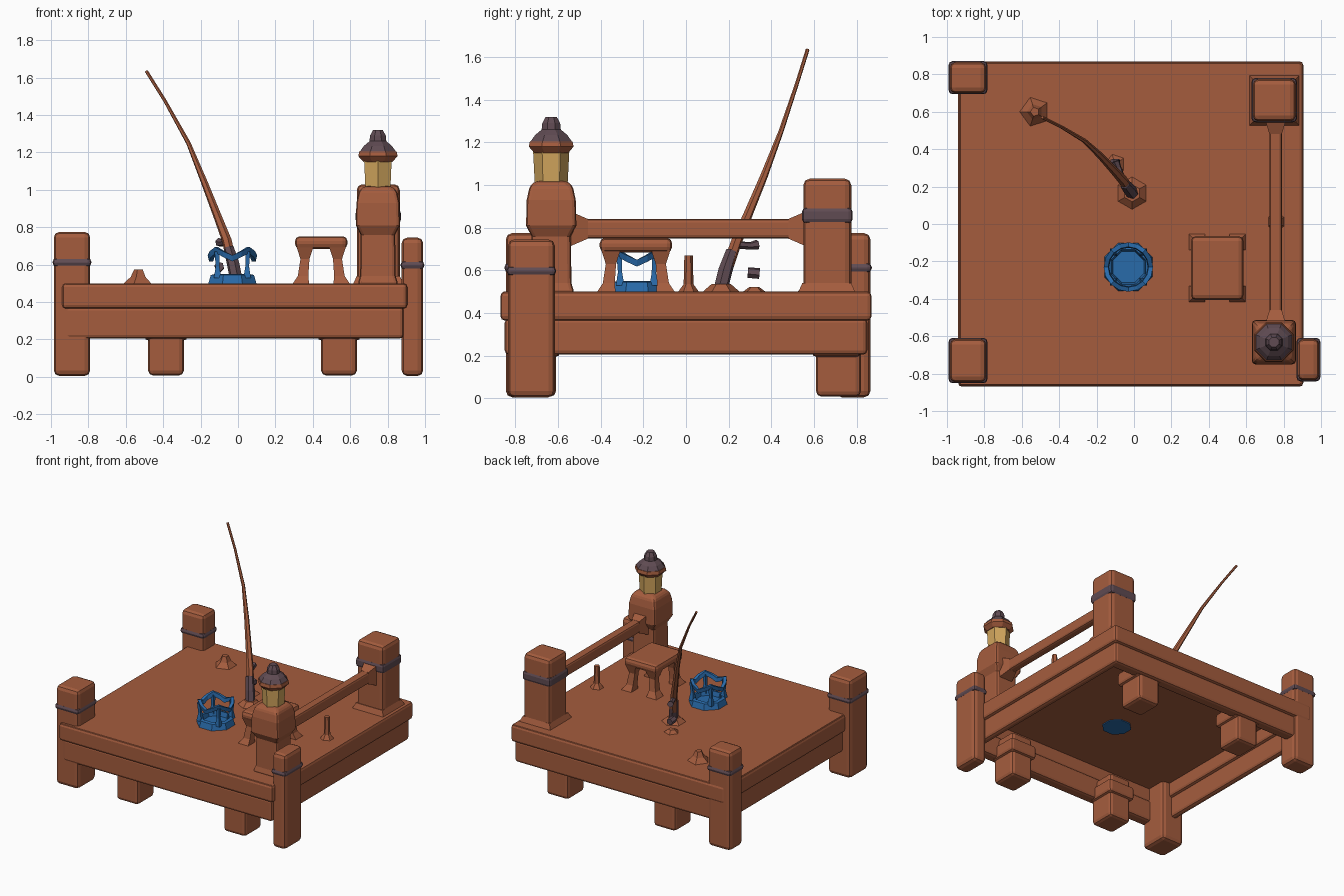
import bpy, bmesh, math
from mathutils import Vector

if "Cube" in bpy.data.objects:
    bpy.data.objects.remove(bpy.data.objects["Cube"])


def material(name, rgb):
    m = bpy.data.materials.new(name)
    m.diffuse_color = (*rgb, 1)
    m.use_nodes = True
    m.node_tree.nodes["Principled BSDF"].inputs["Base Color"].default_value = m.diffuse_color
    return m


WOOD = material("red_brown_wood", (0.375, 0.108, 0.048))
BLUE = material("bucket_blue", (0.022, 0.145, 0.40))
GLOW = material("lantern_yellow", (0.64, 0.38, 0.11))
IRON = material("dark_iron", (0.115, 0.07, 0.085))


def make(name, verts, faces, mat, bevel=0.0, segs=2):
    me = bpy.data.meshes.new(name)
    me.from_pydata(verts, [], faces)
    bm = bmesh.new()
    bm.from_mesh(me)
    bmesh.ops.recalc_face_normals(bm, faces=bm.faces)
    bm.to_mesh(me)
    bm.free()
    me.materials.append(mat)
    ob = bpy.data.objects.new(name, me)
    bpy.context.collection.objects.link(ob)
    if bevel:
        b = ob.modifiers.new("soft_edges", "BEVEL")
        b.width, b.segments, b.limit_method = bevel, segs, "ANGLE"
    return ob


def loft(name, rings, mat, bevel=0.0, closed=False):
    """Skin rings of points; cap the ends, or join them when closed."""
    n = len(rings[0])
    verts = [p for r in rings for p in r]
    last = len(rings) if closed else len(rings) - 1
    faces = [(i * n + j, i * n + (j + 1) % n,
              (i + 1) % len(rings) * n + (j + 1) % n, (i + 1) % len(rings) * n + j)
             for i in range(last) for j in range(n)]
    if not closed:
        faces += [tuple(range(n)), tuple(range((len(rings) - 1) * n, len(rings) * n))]
    return make(name, verts, faces, mat, bevel)


def box(name, x0, x1, y0, y1, z0, z1, mat=WOOD, bevel=0.025):
    rings = [[(x0, y0, z), (x1, y0, z), (x1, y1, z), (x0, y1, z)] for z in (z0, z1)]
    return loft(name, rings, mat, bevel)


def turned(name, cx, cy, profile, sides, mat, bevel=0.0):
    """Stack of polygon rings from (radius to flat, z) pairs."""
    k = 1 / math.cos(math.pi / sides)
    rings = [[(cx + r * k * math.cos((j + .5) * math.tau / sides),
               cy + r * k * math.sin((j + .5) * math.tau / sides), z) for j in range(sides)]
             for r, z in profile]
    return loft(name, rings, mat, bevel)


def tube(name, pts, radii, mat, sides=6):
    pts = [Vector(p) for p in pts]
    rings = []
    for i, p in enumerate(pts):
        d = (pts[min(i + 1, len(pts) - 1)] - pts[max(i - 1, 0)]).normalized()
        u = d.orthogonal().normalized()
        v = d.cross(u)
        rings.append([p + radii[i] * (u * math.cos(a) + v * math.sin(a))
                      for a in (j * math.tau / sides for j in range(sides))])
    return loft(name, rings, mat)


# Deck plate, open underneath
box("deck_plate", -0.93, 0.89, -0.86, 0.86, 0.475, 0.5, bevel=0.005)

# Upper rim and lower skirt beams around the deck
for s, side in ((-1, "front"), (1, "back")):
    y = sorted((s * 0.87, s * 0.77))
    box(side + "_rim", -0.94, 0.905, *y, 0.365, 0.5, bevel=0.02)
    y = sorted((s * 0.85, s * 0.76))
    box(side + "_skirt", -0.92, 0.885, *y, 0.205, 0.375, bevel=0.02)
    # Short legs under the deck
    for x, tag in ((-0.385, "left"), (0.54, "right")):
        y = sorted((s * 0.82, s * 0.61))
        box(f"{side}_{tag}_leg", x - 0.095, x + 0.095, *y, 0.008, 0.36, bevel=0.025)
        y = sorted((s * 0.82, s * 0.59))
        box(f"{side}_{tag}_leg_collar", x - 0.115, x + 0.115, *y, 0.195, 0.3, bevel=0.02)
for x0, x1, tag in ((-0.94, -0.85, "left"), (0.81, 0.905, "right")):
    box(tag + "_rim", x0, x1, -0.865, 0.865, 0.365, 0.5, bevel=0.02)
    box(tag + "_skirt", x0 + 0.02, x1 - 0.02, -0.84, 0.84, 0.205, 0.375, bevel=0.02)


# Corner posts with iron bands
def post(name, x0, x1, y0, y1, z0, z1, b0, b1):
    box(name, x0, x1, y0, y1, z0, z1, bevel=0.03)
    e = 0.006
    box(name + "_band", x0 - e, x1 + e, y0 - e, y1 + e, b0, b1, IRON, 0.02)


post("front_left_post", -0.985, -0.79, -0.845, -0.615, 0.005, 0.775, 0.59, 0.635)
post("back_left_post", -0.985, -0.79, 0.70, 0.865, 0.005, 0.775, 0.59, 0.635)
post("front_right_post", 0.875, 0.99, -0.835, -0.615, 0.005, 0.745, 0.575, 0.62)
post("tall_back_post", 0.635, 0.865, 0.55, 0.775, 0.48, 1.03, 0.82, 0.895)
turned("tall_post_foot", 0.75, 0.66, [(0.135, 0.495), (0.115, 0.54)], 4, WOOD)

# Rail between tall post and lantern post
box("side_rail", 0.725, 0.79, -0.58, 0.58, 0.75, 0.84, bevel=0.015)
for y, s, tag in ((-0.52, -1, "front"), (0.54, 1, "back")):
    rings = [[(0.757 + a * w, yy, 0.795 + b * h) for a, b in ((-1, -1), (1, -1), (1, 1), (-1, 1))]
             for yy, w, h in ((y - s * 0.06, 0.033, 0.046), (y + s * 0.03, 0.06, 0.085))]
    loft(tag + "_rail_socket", rings, WOOD)

# Peg below the rail
turned("rail_peg", 0.76, 0.012, [(0.045, 0.495), (0.02, 0.535), (0.017, 0.67)], 6, WOOD)

# Lantern on its post
LX, LY = 0.748, -0.632
turned("lantern_post", LX, LY, [(0.11, 0.49), (0.095, 0.54), (0.092, 0.76), (0.118, 0.81),
       (0.115, 0.93), (0.10, 1.0), (0.07, 1.02)], 4, WOOD, 0.025)
turned("lantern_glass", LX, LY, [(0.066, 0.99), (0.07, 1.08), (0.074, 1.17)], 6, GLOW)
turned("lantern_eave", LX, LY, [(0.078, 1.15), (0.105, 1.18), (0.10, 1.205)], 8, WOOD)
turned("lantern_roof", LX, LY, [(0.10, 1.20), (0.075, 1.235), (0.045, 1.26), (0.042, 1.29),
       (0.026, 1.32)], 8, IRON)

# Stool
box("stool_seat", 0.305, 0.585, -0.405, -0.065, 0.685, 0.752, bevel=0.025)
for x, sx in ((0.35, 1), (0.54, -1)):
    for y, sy in ((-0.36, 1), (-0.11, -1)):
        rings = [[(x + ox * sx + a * w, y + ox * sy + b * w, z)
                  for a, b in ((-1, -1), (1, -1), (1, 1), (-1, 1))]
                 for ox, w, z in ((-0.015, 0.045, 0.495), (-0.002, 0.028, 0.54),
                                  (0.008, 0.024, 0.63), (0.008, 0.045, 0.695))]
        loft("stool_leg", rings, WOOD)

# Blue bucket: foot ring, floor, zigzag rim and uprights
BX, BY = -0.03, -0.23


def ring_band(name, segs, section):
    rings = []
    for i in range(segs):
        a = (i + .5) * math.tau / segs if segs == 8 else i * math.tau / segs
        rings.append([(BX + r * math.cos(a), BY + r * math.sin(a), z) for r, z in section(a)])
    loft(name, rings, BLUE, closed=True)


ring_band("bucket_foot", 8, lambda a: [(0.14, 0.497), (0.125, 0.545), (0.10, 0.55), (0.085, 0.497)])
turned("bucket_floor", BX, BY, [(0.10, 0.468), (0.10, 0.515)], 8, BLUE)


def rim_section(a):
    lift = -0.022 * math.cos(4 * a)
    return [(0.125, 0.64 + lift), (0.132, 0.672 + lift), (0.108, 0.672 + lift), (0.103, 0.64 + lift)]


ring_band("bucket_rim", 16, rim_section)
for i in range(4):
    a = math.pi / 4 + i * math.pi / 2
    c, s = math.cos(a), math.sin(a)
    tube("bucket_upright", [(BX + r * c, BY + r * s, z) for r, z in
         ((0.112, 0.53), (0.112, 0.59), (0.117, 0.67))], [0.028, 0.014, 0.018], BLUE, 4)

# Fishing rod with grip, reel and foot
tube("rod", [(-0.03, 0.19, 0.60), (-0.06, 0.235, 0.73), (-0.11, 0.29, 0.86), (-0.18, 0.365, 1.04),
     (-0.265, 0.445, 1.25), (-0.39, 0.52, 1.475), (-0.49, 0.57, 1.635)],
     [0.028, 0.026, 0.022, 0.018, 0.012, 0.009, 0.009], WOOD)
tube("rod_grip", [(-0.005, 0.16, 0.50), (-0.025, 0.185, 0.6), (-0.05, 0.215, 0.69)],
     [0.034, 0.034, 0.028], IRON)
turned("rod_foot", -0.01, 0.165, [(0.08, 0.495), (0.04, 0.535)], 6, WOOD)
tube("reel_arm", [(-0.06, 0.235, 0.72), (-0.085, 0.30, 0.715), (-0.10, 0.335, 0.72)],
     [0.018, 0.018, 0.024], IRON)
tube("reel_knob", [(-0.10, 0.29, 0.59), (-0.10, 0.345, 0.585)], [0.026, 0.026], IRON)

# Small knot on the deck
turned("deck_cleat", -0.53, 0.60, [(0.07, 0.495), (0.035, 0.535), (0.02, 0.575)], 5, WOOD)
turned("reel_shadow_knot", -0.10, 0.32, [(0.05, 0.495), (0.02, 0.522)], 5, WOOD)
